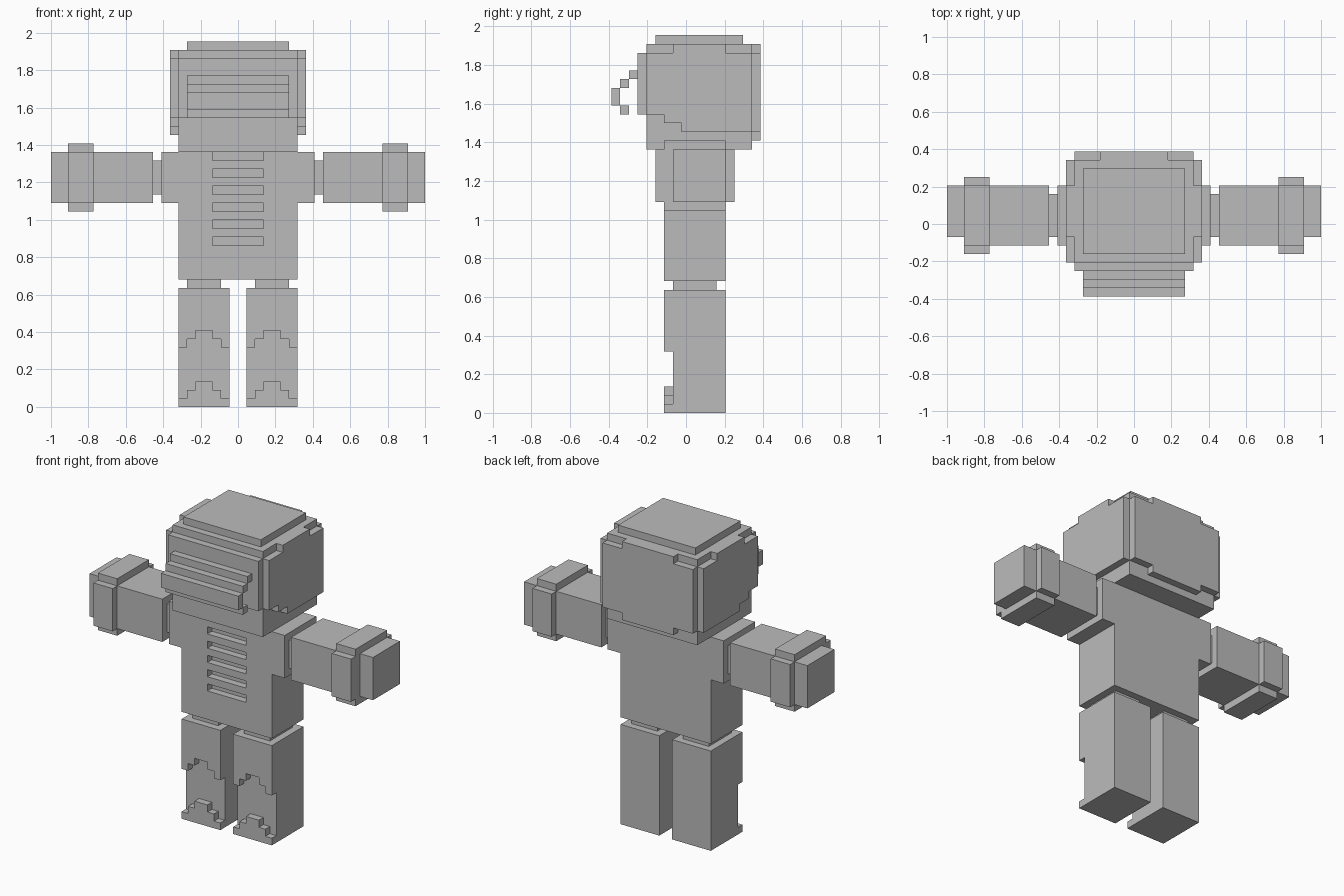
import bpy, bmesh, math
from mathutils import Vector

if "Cube" in bpy.data.objects:
    bpy.data.objects.remove(bpy.data.objects["Cube"])

U = 1 / 22                      # size of one cube
DIRS = [Vector(d) for d in ((1, 0, 0), (-1, 0, 0), (0, 1, 0), (0, -1, 0), (0, 0, 1), (0, 0, -1))]

grey = bpy.data.materials.new("plain grey")
grey.diffuse_color = (0.5, 0.5, 0.5, 1)
grey.use_nodes = True
grey.node_tree.nodes["Principled BSDF"].inputs["Base Color"].default_value = grey.diffuse_color


def box(x0, x1, y0, y1, z0, z1):
    """Cells of a block; y counts from the frontmost cell."""
    return {(x, y, z) for x in range(x0, x1) for y in range(y0, y1) for z in range(z0, z1)}


def mirrored(cells):
    return {(-x - 1, y, z) for x, y, z in cells}


def build(name, cells):
    """Skin the outside of a set of cells with flat faces."""
    bm = bmesh.new()
    verts = {}

    def vert(p):
        key = tuple(round(c) for c in p)
        if key not in verts:
            verts[key] = bm.verts.new((key[0] * U, (key[1] - 8.5) * U, key[2] * U))
        return verts[key]

    for c in cells:
        mid = Vector(c) + Vector((0.5, 0.5, 0.5))
        for d in DIRS:
            if tuple(int(a + b) for a, b in zip(c, d)) in cells:
                continue
            a = Vector((d.y, d.z, d.x))
            b = d.cross(a)
            corners = [mid + (d + a * s + b * t) / 2 for s, t in ((-1, -1), (1, -1), (1, 1), (-1, 1))]
            bm.faces.new([vert(p) for p in corners])
    bmesh.ops.dissolve_limit(bm, angle_limit=math.radians(1), verts=bm.verts[:], edges=bm.edges[:])
    mesh = bpy.data.meshes.new(name)
    bm.to_mesh(mesh)
    bm.free()
    mesh.materials.append(grey)
    obj = bpy.data.objects.new(name, mesh)
    bpy.context.collection.objects.link(obj)
    return obj


# Torso with shoulders and a ladder of front slots
torso = box(-7, 7, 6, 13, 15, 30) | box(-9, 9, 6, 13, 24, 30)
for z in range(19, 30, 2):
    torso -= box(-3, 3, 6, 7, z, z + 1)
build("torso", torso)

# Arm: joint, sleeve, fist and raised cuff
arm = box(9, 10, 7, 12, 25, 29) | box(10, 20, 6, 13, 24, 30) | box(20, 22, 7, 13, 24, 30)
arm |= box(17, 20, 5, 14, 24, 30) | box(17, 20, 6, 13, 23, 31)

# Leg: hip joint, block, and a shin recess stepped above the toe and below the knee
leg = box(1, 7, 6, 13, 0, 14) | box(2, 6, 7, 12, 14, 15)
for x, step in zip(range(1, 7), (0, 1, 2, 2, 1, 0)):
    leg -= box(x, x + 1, 6, 7, 1 + step, 7 + step)

for name, part in (("arm", arm), ("leg", leg)):
    build("left_" + name, part)
    build("right_" + name, mirrored(part))

# Head: core, top cap and back panel
head = box(-7, 7, 4, 16, 30, 42) | box(-6, 6, 5, 15, 42, 43)
head |= box(-7, 7, 16, 17, 32, 41) | box(-4, 4, 16, 17, 31, 42)
# Side panels, lower at the corners and stepped up towards the face
side = box(7, 8, 4, 16, 34, 41) | box(7, 8, 6, 16, 33, 34) | box(7, 8, 8, 16, 32, 33)
side |= box(7, 8, 7, 13, 41, 42)
head |= side | mirrored(side)
# Face plate
head |= box(-7, 7, 3, 4, 34, 41)
build("head", head)

# Stepped face guard
guard = set()
for y, z0, z1 in ((2, 38, 39), (1, 37, 38), (0, 35, 37), (1, 34, 35)):
    guard |= box(-6, 6, y, y + 1, z0, z1)
build("face_guard", guard)
